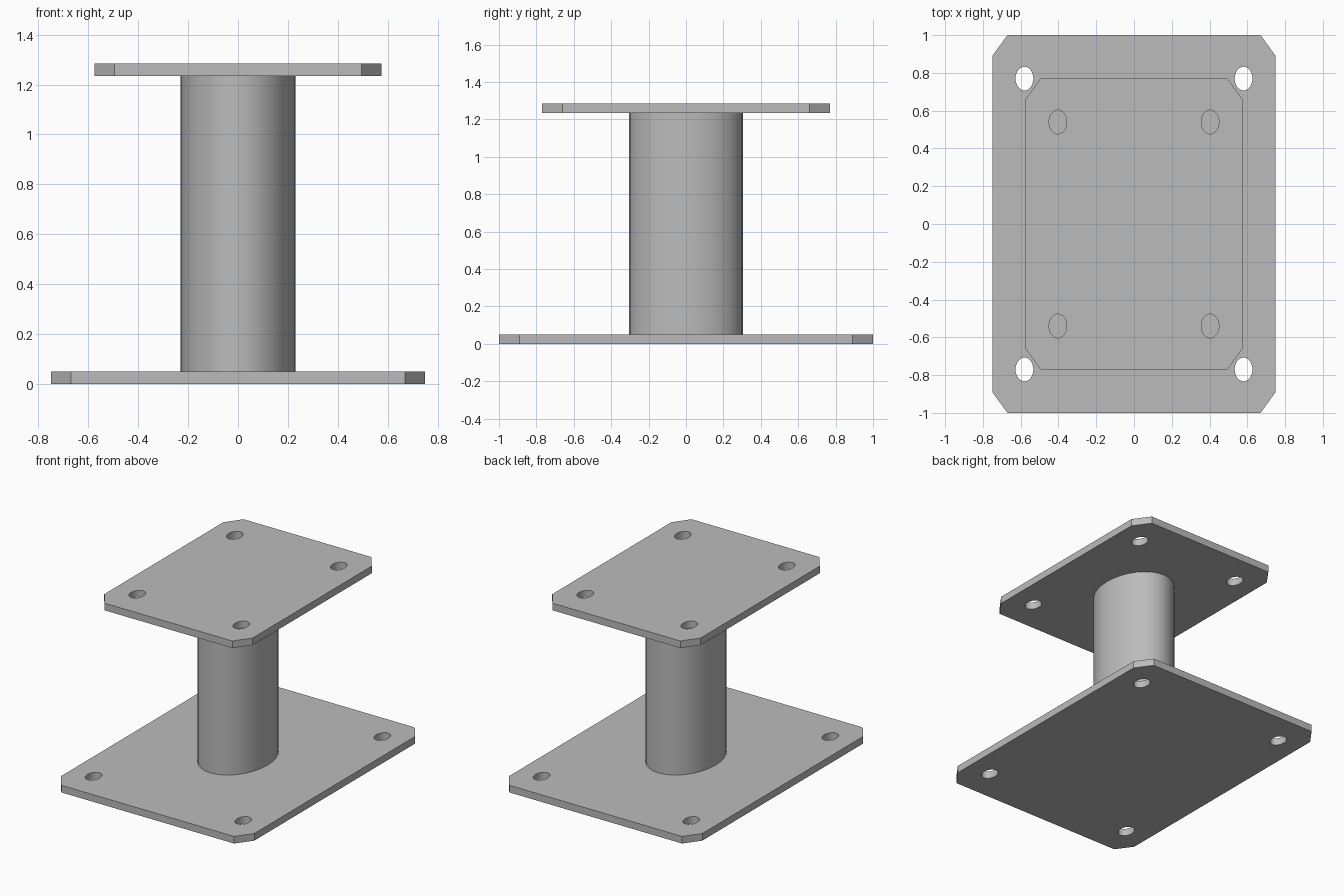
import bpy
from math import cos, sin, tau, radians

cube = bpy.data.objects.get("Cube")
if cube:
    bpy.data.objects.remove(cube, do_unlink=True)

# Single painted steel colour
steel = bpy.data.materials.new("grey_steel")
steel.use_nodes = True
colour = (0.5, 0.5, 0.5, 1)
steel.diffuse_color = colour
steel.node_tree.nodes["Principled BSDF"].inputs["Base Color"].default_value = colour

THICK = 0.05
CUT_X, CUT_Y = 0.08, 0.11


def ellipse(cx, cy, rx, ry, sides):
    return [(cx + rx * cos(tau * i / sides), cy + ry * sin(tau * i / sides))
            for i in range(sides)]


def clipped_rectangle(hx, hy):
    quarter = [(hx, hy - CUT_Y), (hx - CUT_X, hy)]
    points = []
    for sx, sy in ((1, 1), (-1, 1), (-1, -1), (1, -1)):
        corner = [(sx * x, sy * y) for x, y in quarter]
        points += corner if sx * sy > 0 else corner[::-1]
    return points


def extrude_outline(name, outlines, bottom, top):
    """Fill closed outlines (inner ones become holes) and extrude them upward."""
    curve = bpy.data.curves.new(name, "CURVE")
    curve.dimensions = "2D"
    curve.fill_mode = "BOTH"
    curve.extrude = (top - bottom) / 2
    for outline in outlines:
        spline = curve.splines.new("POLY")
        spline.points.add(len(outline) - 1)
        for point, (x, y) in zip(spline.points, outline):
            point.co = (x, y, 0, 1)
        spline.use_cyclic_u = True
    obj = bpy.data.objects.new(name, curve)
    bpy.context.collection.objects.link(obj)
    obj.location.z = (bottom + top) / 2
    bpy.ops.object.select_all(action="DESELECT")
    obj.select_set(True)
    bpy.context.view_layer.objects.active = obj
    bpy.ops.object.convert(target="MESH")
    obj = bpy.context.object
    obj.name = name
    # Weld the caps to the walls so that shading and normals are clean
    bpy.ops.object.mode_set(mode="EDIT")
    bpy.ops.mesh.select_all(action="SELECT")
    bpy.ops.mesh.remove_doubles(threshold=0.0001)
    bpy.ops.mesh.normals_make_consistent(inside=False)
    bpy.ops.object.mode_set(mode="OBJECT")
    bpy.ops.object.shade_smooth_by_angle(angle=radians(30))
    obj.data.materials.clear()
    obj.data.materials.append(steel)
    return obj


def plate(name, hx, hy, hole_x, hole_y, bottom):
    holes = [ellipse(sx * hole_x, sy * hole_y, 0.047, 0.063, 32)
             for sx in (-1, 1) for sy in (-1, 1)]
    extrude_outline(name, [clipped_rectangle(hx, hy)] + holes, bottom, bottom + THICK)


# Mounting plates with clipped corners and bolt holes
plate("base_plate", 0.75, 1.0, 0.58, 0.77, 0)
plate("top_plate", 0.575, 0.77, 0.403, 0.54, 1.235)

# Oval column between the plates
extrude_outline("column", [ellipse(0, 0, 0.23, 0.305, 32)], THICK, 1.235)
